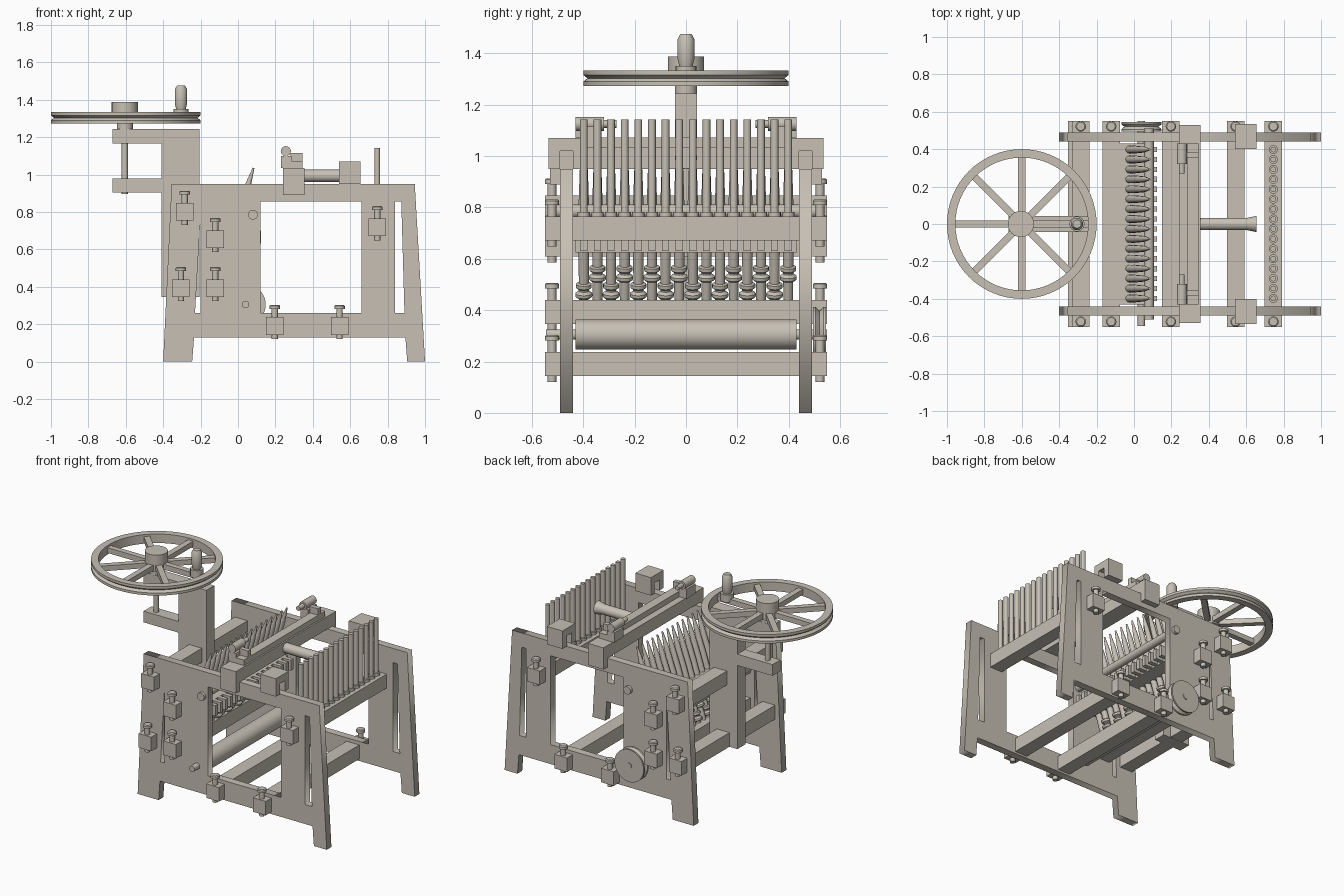
import bpy, bmesh, math
from mathutils import Vector, Matrix

if "Cube" in bpy.data.objects:
    bpy.data.objects.remove(bpy.data.objects["Cube"])

paint = bpy.data.materials.new("warm_grey")
paint.diffuse_color = (0.57, 0.53, 0.46, 1)
paint.use_nodes = True
paint.node_tree.nodes["Principled BSDF"].inputs["Base Color"].default_value = paint.diffuse_color


def finish(name, bm):
    bmesh.ops.recalc_face_normals(bm, faces=bm.faces)
    me = bpy.data.meshes.new(name)
    bm.to_mesh(me)
    bm.free()
    me.materials.append(paint)
    ob = bpy.data.objects.new(name, me)
    bpy.context.collection.objects.link(ob)
    return ob


def smooth(ob):
    bpy.ops.object.select_all(action='DESELECT')
    ob.select_set(True)
    bpy.context.view_layer.objects.active = ob
    bpy.ops.object.shade_smooth_by_angle(angle=math.radians(35))


def add_box(bm, x, y, z):
    size = [b - a for a, b in (x, y, z)]
    mid = [(a + b) / 2 for a, b in (x, y, z)]
    bmesh.ops.create_cube(bm, size=1, matrix=Matrix.Translation(mid) @ Matrix.Diagonal((*size, 1)))


def boxes(name, *dims):
    bm = bmesh.new()
    for d in dims:
        add_box(bm, *d)
    return finish(name, bm)


def add_turned(bm, start, axis, profile, sides=20, closed=False):
    """Revolve (radius, distance) points about an axis."""
    rot = Vector((0, 0, 1)).rotation_difference(Vector(axis)).to_matrix()
    rings = []
    for r, h in profile:
        rings.append([bm.verts.new(Vector(start) + rot @ Vector((
            r * math.cos(2 * math.pi * i / sides), r * math.sin(2 * math.pi * i / sides), h)))
            for i in range(sides)])
    pairs = list(zip(rings, rings[1:]))
    if closed:
        pairs.append((rings[-1], rings[0]))
    else:
        bm.faces.new(rings[0])
        bm.faces.new(rings[-1])
    for a, b in pairs:
        for i in range(sides):
            j = (i + 1) % sides
            bm.faces.new((a[i], a[j], b[j], b[i]))


def turned(name, start, axis, profile, sides=24, closed=False):
    bm = bmesh.new()
    add_turned(bm, start, axis, profile, sides, closed)
    ob = finish(name, bm)
    smooth(ob)
    return ob


# side frames: trestle outline with window and two tapering slots
outline = [(-.40, 0), (-.245, 0), (-.235, .13), (.895, .13), (.905, 0), (1, 0), (.945, .95), (-.355, .95)]
window = [(.12, .26), (.12, .855), (.66, .855), (.66, .26)]
slot_right = [(.84, .26), (.84, .855), (.873, .855), (.89, .26)]
slot_left = [(-.23, .26), (-.203, .73), (-.2, .73), (-.2, .26)]
for side, y in (("front", -.465), ("back", .465)):
    cu = bpy.data.curves.new(side + "_frame", 'CURVE')
    cu.dimensions, cu.fill_mode, cu.extrude = '2D', 'BOTH', .025
    for loop in (outline, window, slot_right, slot_left):
        sp = cu.splines.new('POLY')
        sp.points.add(len(loop) - 1)
        for p, (x, z) in zip(sp.points, loop):
            p.co = (x, z, 0, 1)
        sp.use_cyclic_u = True
    cu.materials.append(paint)
    ob = bpy.data.objects.new(side + "_frame", cu)
    ob.location, ob.rotation_euler = (0, y, 0), (math.pi / 2, 0, 0)
    bpy.context.collection.objects.link(ob)
    bpy.ops.object.select_all(action='DESELECT')
    ob.select_set(True)
    bpy.context.view_layer.objects.active = ob
    bpy.ops.object.convert(target='MESH')

# cross beams through both frames, each end with a bolt
beams = [(-.285, .80), (-.122, .655), (-.305, .393), (-.122, .393), (.197, .19), (.543, .19), (.745, .718)]
h = .047
for x, z in beams:
    boxes("cross_beam", ((x - h, x + h), (-.55, .55), (z - h, z + h)))
    bm = bmesh.new()
    for y in (-.522, .522):
        add_turned(bm, (x, y, z), (0, 0, 1), [(.017, -.07), (.017, .092), (.028, .092), (.028, .108), (.022, .113)], 16)
    smooth(finish("beam_bolts", bm))

# post and arms carrying the hand wheel
boxes("wheel_post", ((-.41, -.205), (-.042, .042), (.345, 1.243)))
boxes("wheel_arms", ((-.67, -.41), (-.042, .042), (1.165, 1.243)), ((-.67, -.41), (-.042, .042), (.905, .98)))
turned("wheel_shaft", (-.605, 0, 0), (0, 0, 1), [(.017, .895), (.017, 1.24), (.043, 1.24), (.043, 1.275),
                                              (.07, 1.275), (.07, 1.388)], 32)
turned("wheel_rim", (-.6, 0, 1.273), (0, 0, 1), [(.355, 0), (.4, 0), (.4, .017), (.384, .03), (.4, .043),
                                               (.4, .06), (.355, .06)], 64, True)
bm = bmesh.new()
for i in range(4):
    n = len(bm.verts)
    add_box(bm, (-.365, .365), (-.019, .019), (1.285, 1.32))
    bm.verts.ensure_lookup_table()
    bmesh.ops.rotate(bm, verts=bm.verts[n:], cent=(0, 0, 0), matrix=Matrix.Rotation(i * math.pi / 4, 3, 'Z'))
bmesh.ops.translate(bm, verts=bm.verts, vec=(-.6, 0, 0))
finish("wheel_spokes", bm)
turned("wheel_handle", (-.305, 0, 1.3), (0, 0, 1), [(.04, 0), (.04, .05), (.026, .05), (.033, .08), (.033, .155), (.022, .175)])

# top bed with lips over the frames and a raised rail
boxes("top_bed", ((.24, .355), (-.53, .53), (.95, 1.035)),
      ((.24, .355), (-.53, -.49), (.89, .951)), ((.24, .355), (.49, .53), (.89, .951)))
boxes("bed_rail", ((.285, .345), (-.43, .43), (1.035, 1.072)))
for s in (-1, 1):
    span = lambda a, b: tuple(sorted((s * a, s * b)))
    boxes("bed_clamp", ((.23, .285), span(.335, .43), (1.035, 1.10)), ((.28, .345), span(.355, .385), (1.07, 1.115)))
    turned("clamp_screw", (.256, s * .27, 1.125), (0, s, 0), [(.015, 0), (.015, .05), (.027, .05), (.027, .16)], 16)
    # arched guide blocks straddling the frames
    boxes("guide_block", ((.54, .655), span(.40, .535), (1.02, 1.07)),
          ((.54, .655), span(.40, .44), (.95, 1.021)), ((.54, .655), span(.49, .535), (.95, 1.021)))
turned("bed_handle", (.35, 0, .993), (1, 0, 0), [(.033, 0), (.033, .255), (.043, .305)])

# sixteen upright pins with collars
ys = [-.398 + i * .05307 for i in range(16)]
bm = bmesh.new()
for y in ys:
    add_turned(bm, (.745, y, .76), (0, 0, 1), [(.024, 0), (.024, .022), (.015, .022), (.015, .383)], 16)
smooth(finish("upright_pins", bm))

# sixteen leaning spindles with alternating whorls
foot, tip = Vector((-.113, 0, .42)), Vector((.083, 0, 1.035))
axis = (tip - foot).normalized()
length = (tip - foot).length
bm = bmesh.new()
for y in ys:
    add_turned(bm, foot + Vector((0, y, 0)), axis, [(.019, 0), (.021, length * .6), (.016, length * .85), (.005, length)], 12)
smooth(finish("spindles", bm))
bm = bmesh.new()
for i, y in enumerate(ys):
    d = .03 + .07 * (i % 2)
    add_turned(bm, foot + axis * d + Vector((0, y, 0)), axis, [(.026, 0), (.033, .006), (.033, .018), (.02, .028), (.02, .034),
                                                         (.031, .042), (.031, .056), (.024, .06)], 16)
smooth(finish("spindle_whorls", bm))

# spindle board with guide teeth
boxes("spindle_board", ((-.10, .065), (-.43, .43), (.625, .70)))
boxes("guide_teeth", *[((.06, .122), (y - .014, y + .014), (.63, .70)) for y in ys])
turned("guide_bar", (.08, -.51, .785), (0, 1, 0), [(.026, 0), (.026, 1.02)])

# drive roller, shaft and grooved pulley
turned("drive_roller", (.04, -.545, .305), (0, 1, 0), [(.02, 0), (.02, .115), (.059, .115), (.059, .975), (.02, .975), (.02, 1.095)], 32)
turned("drive_pulley", (.04, .495, .305), (0, 1, 0), [(.108, 0), (.108, .01), (.092, .025), (.108, .04), (.108, .05)], 40)
